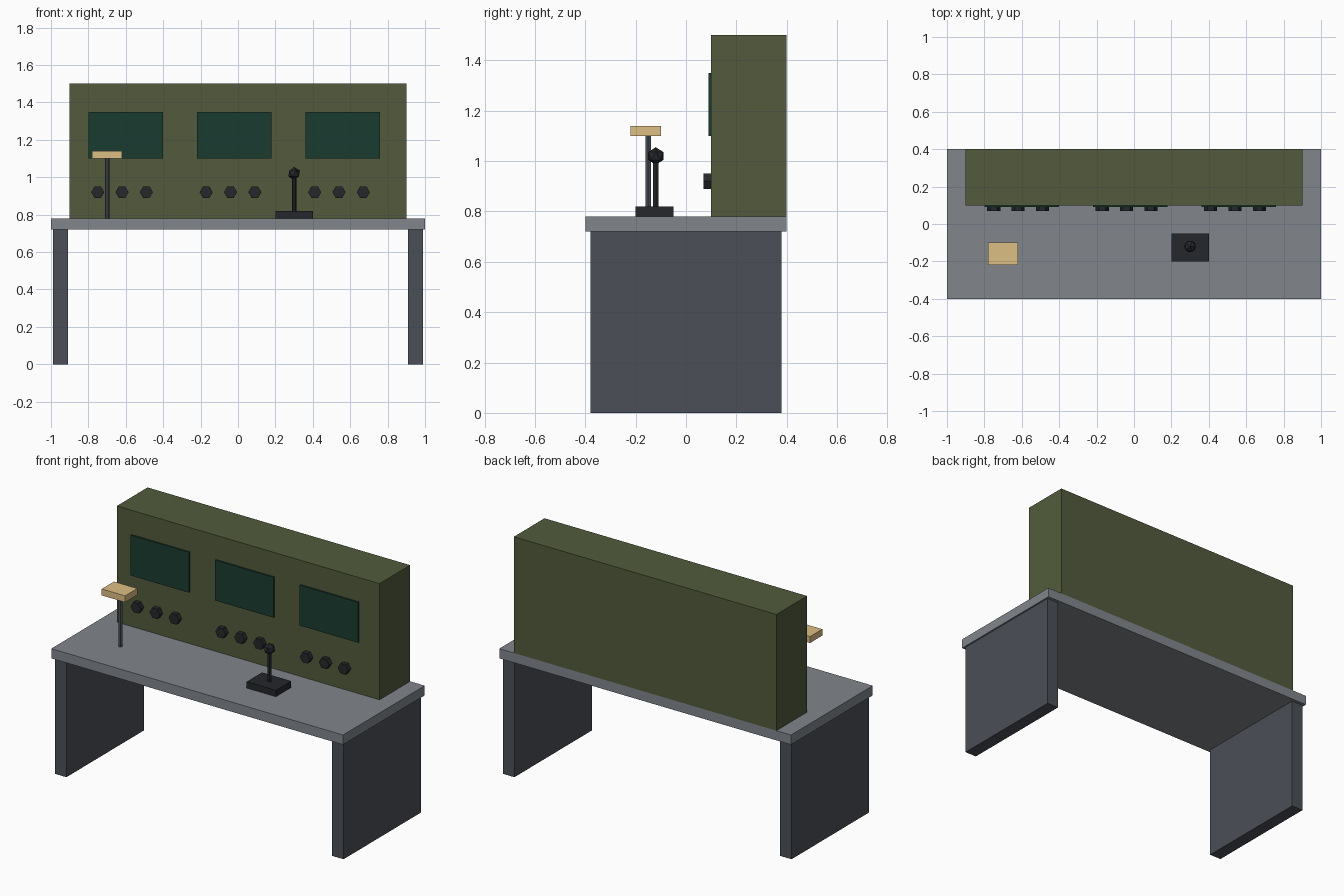
import bpy
from math import radians

if "Cube" in bpy.data.objects:
    bpy.data.objects.remove(bpy.data.objects["Cube"])


def material(name, rgb):
    m = bpy.data.materials.new(name)
    m.diffuse_color = (*rgb, 1)
    m.use_nodes = True
    m.node_tree.nodes["Principled BSDF"].inputs["Base Color"].default_value = m.diffuse_color
    return m


OLIVE = material("olive_paint", (0.085, 0.105, 0.045))
STEEL = material("grey_steel", (0.22, 0.24, 0.26))
DARK_STEEL = material("dark_steel", (0.07, 0.08, 0.095))
GLASS = material("screen_glass", (0.01, 0.045, 0.03))
BLACK = material("black_plastic", (0.018, 0.02, 0.024))
WOOD = material("pale_wood", (0.73, 0.52, 0.23))


def finish(name, mat):
    obj = bpy.context.object
    obj.name = name
    obj.data.materials.append(mat)
    return obj


def box(name, x, y, z, mat):
    """Box from (min, max) ranges."""
    mid = [(a + b) / 2 for a, b in (x, y, z)]
    bpy.ops.mesh.primitive_cube_add(size=1, location=mid)
    bpy.context.object.scale = [b - a for a, b in (x, y, z)]
    bpy.ops.object.transform_apply(location=False, rotation=False, scale=True)
    return finish(name, mat)


def hex_rod(name, radius, length, centre, rotation, mat):
    bpy.ops.mesh.primitive_cylinder_add(vertices=6, radius=radius, depth=length,
                                        location=centre, rotation=rotation)
    return finish(name, mat)


# Desk: top and two slab legs
box("desk_top", (-1, 1), (-0.4, 0.4), (0.72, 0.78), STEEL)
box("left_leg", (-0.99, -0.91), (-0.38, 0.38), (0, 0.72), DARK_STEEL)
box("right_leg", (0.91, 0.99), (-0.38, 0.38), (0, 0.72), DARK_STEEL)

# Equipment cabinet
box("cabinet", (-0.9, 0.9), (0.1, 0.4), (0.78, 1.5), OLIVE)

# Three screens, each with a row of three hexagonal knobs
for i in range(3):
    cx = -0.6 + 0.58 * i
    box(f"screen_{i + 1}", (cx - 0.2, cx + 0.2), (0.09, 0.11), (1.1, 1.35), GLASS)
    for j in range(3):
        hex_rod(f"knob_{i + 1}_{j + 1}", 0.035, 0.03,
                (cx - 0.15 + 0.13 * j, 0.085, 0.92),
                (radians(90), radians(30), 0), BLACK)

# Desk microphone
box("microphone_base", (0.2, 0.4), (-0.2, -0.05), (0.78, 0.82), BLACK)
hex_rod("microphone_stem", 0.012, 0.2, (0.3, -0.12, 0.92), (0, 0, radians(30)), BLACK)
bpy.ops.mesh.primitive_ico_sphere_add(subdivisions=1, radius=0.035,
                                      location=(0.3, -0.12, 1.02))
finish("microphone_head", BLACK)

# Wooden block on a thin post
hex_rod("block_post", 0.012, 0.32, (-0.7, -0.15, 0.94), (0, 0, radians(30)), DARK_STEEL)
box("wooden_block", (-0.78, -0.62), (-0.22, -0.1), (1.1, 1.14), WOOD)
